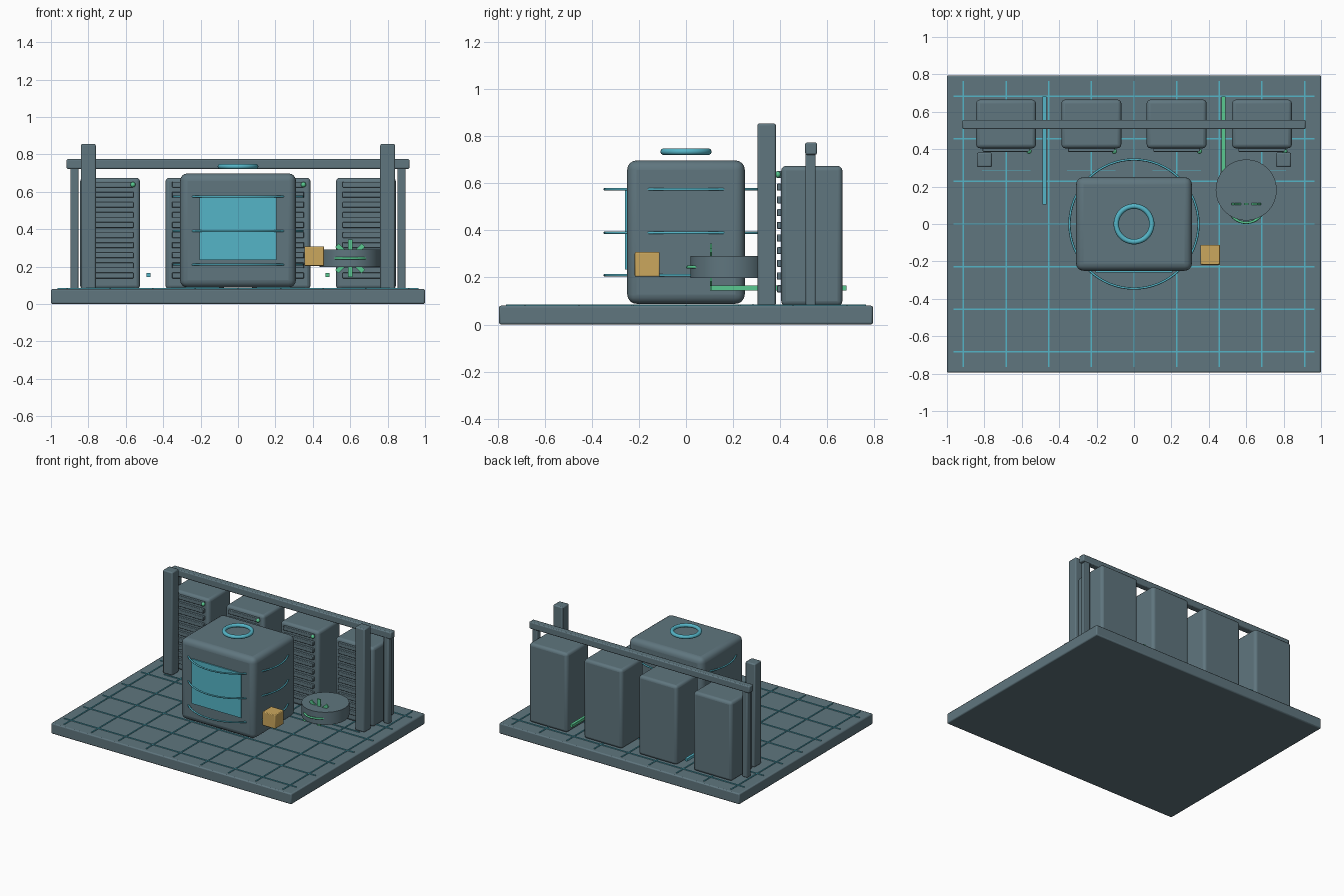
import bpy
import math

cube = bpy.data.objects.get("Cube")
if cube:
    bpy.data.objects.remove(cube, do_unlink=True)


def material(name, rgb):
    m = bpy.data.materials.new(name)
    m.use_nodes = True
    m.diffuse_color = (*rgb, 1)
    m.node_tree.nodes["Principled BSDF"].inputs["Base Color"].default_value = (*rgb, 1)
    return m


SLATE = material("slate grey", (0.115, 0.18, 0.21))
CYAN = material("cyan", (0.09, 0.46, 0.57))
GREEN = material("green", (0.10, 0.58, 0.28))
AMBER = material("amber", (0.60, 0.39, 0.11))


def finish(name, mat):
    o = bpy.context.object
    o.name = name
    o.data.materials.append(mat)
    return o


def box(name, loc, size, mat=SLATE, bevel=0.0, segments=2, tilt=0.0):
    bpy.ops.mesh.primitive_cube_add(size=1, location=loc)
    o = finish(name, mat)
    o.scale = size
    bpy.ops.object.transform_apply(location=False, rotation=False, scale=True)
    o.rotation_euler.y = tilt
    if bevel:
        b = o.modifiers.new("rounded edges", "BEVEL")
        b.width = bevel
        b.segments = segments
        bpy.ops.object.shade_smooth_by_angle(angle=math.radians(35))
    return o


def ring(name, loc, radius, thickness, mat):
    bpy.ops.mesh.primitive_torus_add(location=loc, major_radius=radius, minor_radius=thickness,
                                     major_segments=64, minor_segments=10)
    bpy.ops.object.shade_smooth()
    return finish(name, mat)


# Floor slab with inlaid grid lines
box("floor_slab", (0, 0, 0.04), (2, 1.59, 0.08), bevel=0.008)
SPACING = 0.228
for i in range(-4, 5):
    box("floor_line_lengthwise", (i * SPACING, 0, 0.081), (0.008, 1.53, 0.008), CYAN)
for i in range(-3, 4):
    box("floor_line_crosswise", (0, i * SPACING, 0.081), (1.93, 0.008, 0.008), CYAN)

# Central core with screen, hoops and top ring
box("core_body", (0, 0, 0.393), (0.62, 0.5, 0.61), bevel=0.04, segments=4)
box("core_screen", (0, -0.254, 0.402), (0.41, 0.009, 0.335), CYAN)
for z in (0.21, 0.39, 0.575):
    ring("core_hoop", (0, 0, z), 0.345, 0.006, CYAN)
ring("core_top_ring", (0, 0, 0.735), 0.095, 0.014, CYAN)

# Row of cabinets with front slats and a status light
for i in range(4):
    x = (i - 1.5) * 2 * SPACING
    box("cabinet", (x, 0.535, 0.377), (0.32, 0.26, 0.595), bevel=0.02, segments=3)
    for k in range(10):
        box("cabinet_slat", (x, 0.397, 0.152 + k * 0.054), (0.25, 0.022, 0.03), bevel=0.004)
    bpy.ops.mesh.primitive_uv_sphere_add(segments=16, ring_count=8, radius=0.014,
                                         location=(x + 0.122, 0.389, 0.638))
    bpy.ops.object.shade_smooth()
    finish("status_light", GREEN)
    box("floor_strip", (x, 0.285, 0.083), (0.26, 0.004, 0.008), CYAN)

# Support frame
for side in (-1, 1):
    box("front_column", (side * 0.8, 0.343, 0.467), (0.08, 0.078, 0.776), bevel=0.008)
    box("rear_post", (side * 0.875, 0.53, 0.405), (0.043, 0.043, 0.65), bevel=0.006)
box("top_beam", (0, 0.532, 0.748), (1.834, 0.05, 0.052), bevel=0.007)

# Conduits between cabinets
box("left_conduit", (0.478, 0.393, 0.155), (0.02, 0.58, 0.02), GREEN)
box("right_conduit", (-0.478, 0.393, 0.155), (0.02, 0.58, 0.02), CYAN)

# Round drum with a green ring and crossed bars
bpy.ops.mesh.primitive_cylinder_add(vertices=64, radius=0.163, depth=0.094,
                                    location=(0.6, 0.182, 0.244))
finish("drum", SLATE)
bpy.ops.object.shade_smooth_by_angle(angle=math.radians(35))
ring("drum_ring", (0.6, 0.107, 0.244), 0.1, 0.007, GREEN)
for angle in (-45, 0, 45):
    box("drum_bar", (0.6, 0.107, 0.244), (0.026, 0.009, 0.2), GREEN, tilt=math.radians(angle))

# Amber block beside the core
box("amber_block", (0.408, -0.165, 0.256), (0.106, 0.106, 0.104), AMBER, bevel=0.005)
